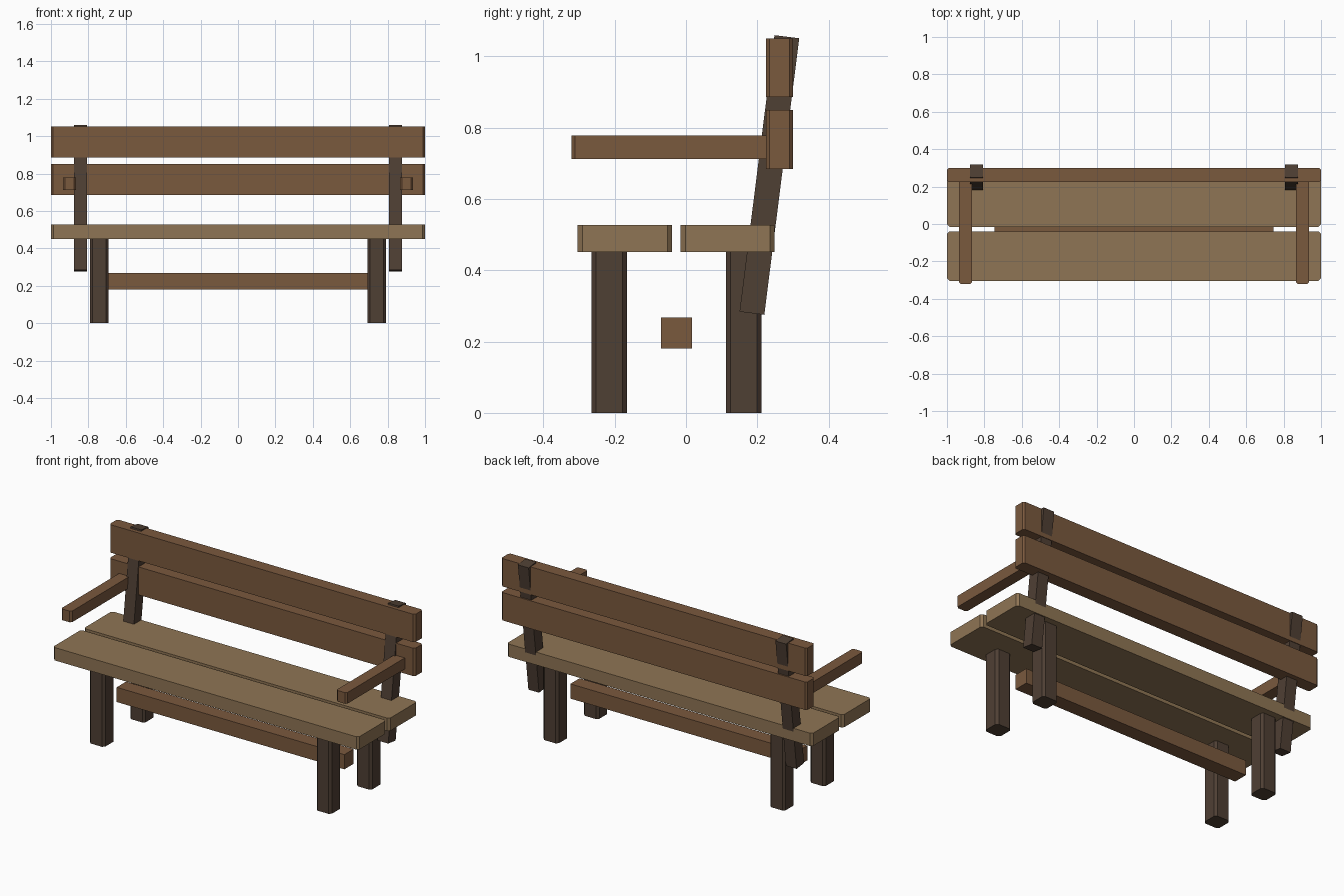
import bpy, bmesh, math
from mathutils import Matrix

if "Cube" in bpy.data.objects:
    bpy.data.objects.remove(bpy.data.objects["Cube"])


def material(name, rgb):
    m = bpy.data.materials.new(name)
    m.diffuse_color = (*rgb, 1)
    m.use_nodes = True
    m.node_tree.nodes["Principled BSDF"].inputs["Base Color"].default_value = m.diffuse_color
    return m


SEAT = material("light_wood", (0.275, 0.178, 0.089))
BACK = material("red_wood", (0.195, 0.100, 0.048))
DARK = material("dark_wood", (0.078, 0.050, 0.034))


def beam(name, x, y, z, mat, chamfer=0.0, tilt=0.0):
    """Box from (min, max) ranges, with its upright edges chamfered and a lean about x."""
    size = [r[1] - r[0] for r in (x, y, z)]
    bm = bmesh.new()
    bmesh.ops.create_cube(bm, size=1, matrix=Matrix.Diagonal((*size, 1)))
    if chamfer:
        upright = [e for e in bm.edges
                   if abs(e.verts[0].co.z - e.verts[1].co.z) > size[2] / 2]
        bmesh.ops.bevel(bm, geom=upright, offset=chamfer, segments=1,
                        affect='EDGES', profile=0.5)
    mesh = bpy.data.meshes.new(name)
    bm.to_mesh(mesh)
    bm.free()
    mesh.materials.append(mat)
    ob = bpy.data.objects.new(name, mesh)
    ob.location = [(r[0] + r[1]) / 2 for r in (x, y, z)]
    ob.rotation_euler.x = tilt
    bpy.context.collection.objects.link(ob)
    return ob


# Seat planks
beam("seat_front_plank", (-1, 1), (-0.304, -0.039), (0.451, 0.527), SEAT, 0.013)
beam("seat_back_plank", (-1, 1), (-0.015, 0.249), (0.451, 0.527), SEAT, 0.013)

# Backrest planks
beam("backrest_lower_plank", (-1, 1), (0.224, 0.300), (0.685, 0.850), BACK, 0.010)
beam("backrest_upper_plank", (-1, 1), (0.224, 0.300), (0.886, 1.051), BACK, 0.010)

# Stretcher under the seat
beam("stretcher", (-0.745, 0.745), (-0.070, 0.017), (0.180, 0.267), BACK)

# Legs, leaning posts and armrests on both sides
for side, s in (("left", -1), ("right", 1)):
    def across(centre, width):
        return (s * centre - width / 2, s * centre + width / 2)

    beam(f"front_leg_{side}", across(0.742, 0.1), (-0.265, -0.165), (0, 0.451), DARK, 0.013)
    beam(f"back_leg_{side}", across(0.742, 0.1), (0.112, 0.212), (0, 0.451), DARK, 0.013)
    beam(f"backrest_post_{side}", across(0.843, 0.07), (0.199, 0.269), (0.2765, 1.0585),
         DARK, tilt=-math.radians(7.2))
    beam(f"armrest_{side}", across(0.901, 0.068), (-0.321, 0.260), (0.712, 0.778), BACK, 0.010)
